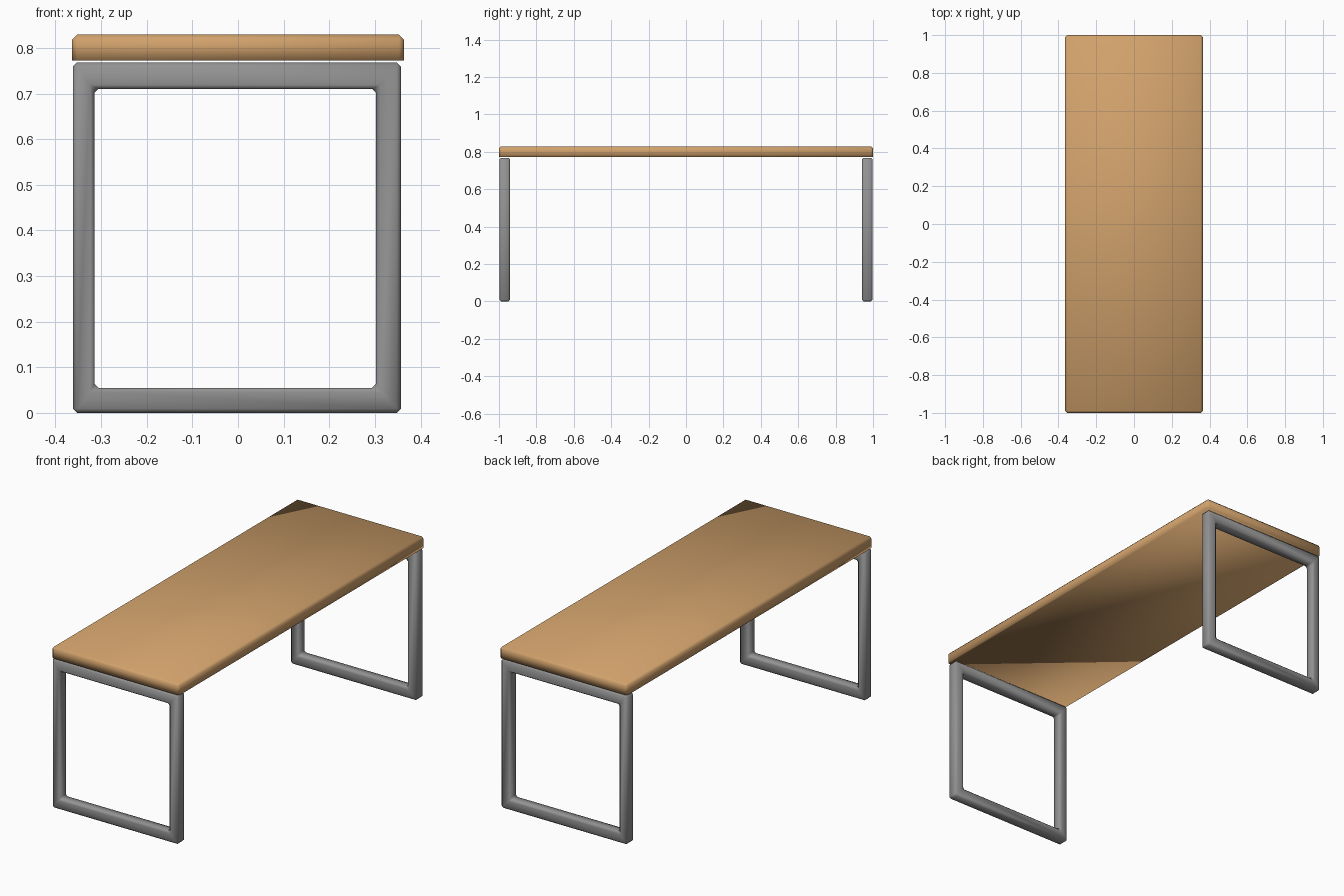
import bpy, bmesh

if "Cube" in bpy.data.objects:
    bpy.data.objects.remove(bpy.data.objects["Cube"])


def material(name, rgb):
    m = bpy.data.materials.new(name)
    m.diffuse_color = (*rgb, 1)
    m.use_nodes = True
    m.node_tree.nodes["Principled BSDF"].inputs["Base Color"].default_value = m.diffuse_color
    return m


def finish(bm, name, mat):
    bmesh.ops.recalc_face_normals(bm, faces=bm.faces)
    for f in bm.faces:
        f.smooth = True
    me = bpy.data.meshes.new(name)
    bm.to_mesh(me)
    bm.free()
    me.materials.append(mat)
    ob = bpy.data.objects.new(name, me)
    bpy.context.collection.objects.link(ob)
    return ob


wood = material("warm wood", (0.64, 0.36, 0.15))
steel = material("grey steel", (0.29, 0.29, 0.29))

# Table top: slab chamfered everywhere but its bottom rim
Z0, Z1 = 0.772, 0.829
bm = bmesh.new()
bmesh.ops.create_cube(bm, size=1)
for v in bm.verts:
    v.co.x *= 0.728
    v.co.y *= 2.0
    v.co.z = Z1 if v.co.z > 0 else Z0
edges = [e for e in bm.edges if max(v.co.z for v in e.verts) > Z0 + 0.01]
bmesh.ops.bevel(bm, geom=edges, offset=0.011, segments=1, affect='EDGES', profile=0.5)
finish(bm, "table_top", wood)


# Leg frames: closed rectangular loops of chamfered square tube
def leg_frame(name, y0, y1):
    bm = bmesh.new()
    outer = [(-0.362, 0.0), (0.357, 0.0), (0.357, 0.768), (-0.362, 0.768)]
    inner = [(-0.315, 0.055), (0.303, 0.055), (0.303, 0.71), (-0.315, 0.71)]
    rings = [[bm.verts.new((x, y, z)) for x, z in loop]
             for loop, y in ((outer, y0), (outer, y1), (inner, y1), (inner, y0))]
    for r in range(4):
        a, b = rings[r], rings[(r + 1) % 4]
        for i in range(4):
            j = (i + 1) % 4
            bm.faces.new((a[i], a[j], b[j], b[i]))
    bmesh.ops.recalc_face_normals(bm, faces=bm.faces)
    # leave the flat mitre seams alone, chamfer the real edges
    edges = [e for e in bm.edges if e.calc_face_angle(0) > 0.5]
    bmesh.ops.bevel(bm, geom=edges, offset=0.009, segments=1, affect='EDGES', profile=0.5)
    finish(bm, name, steel)


leg_frame("front_leg_frame", -0.998, -0.941)
leg_frame("back_leg_frame", 0.941, 0.998)
